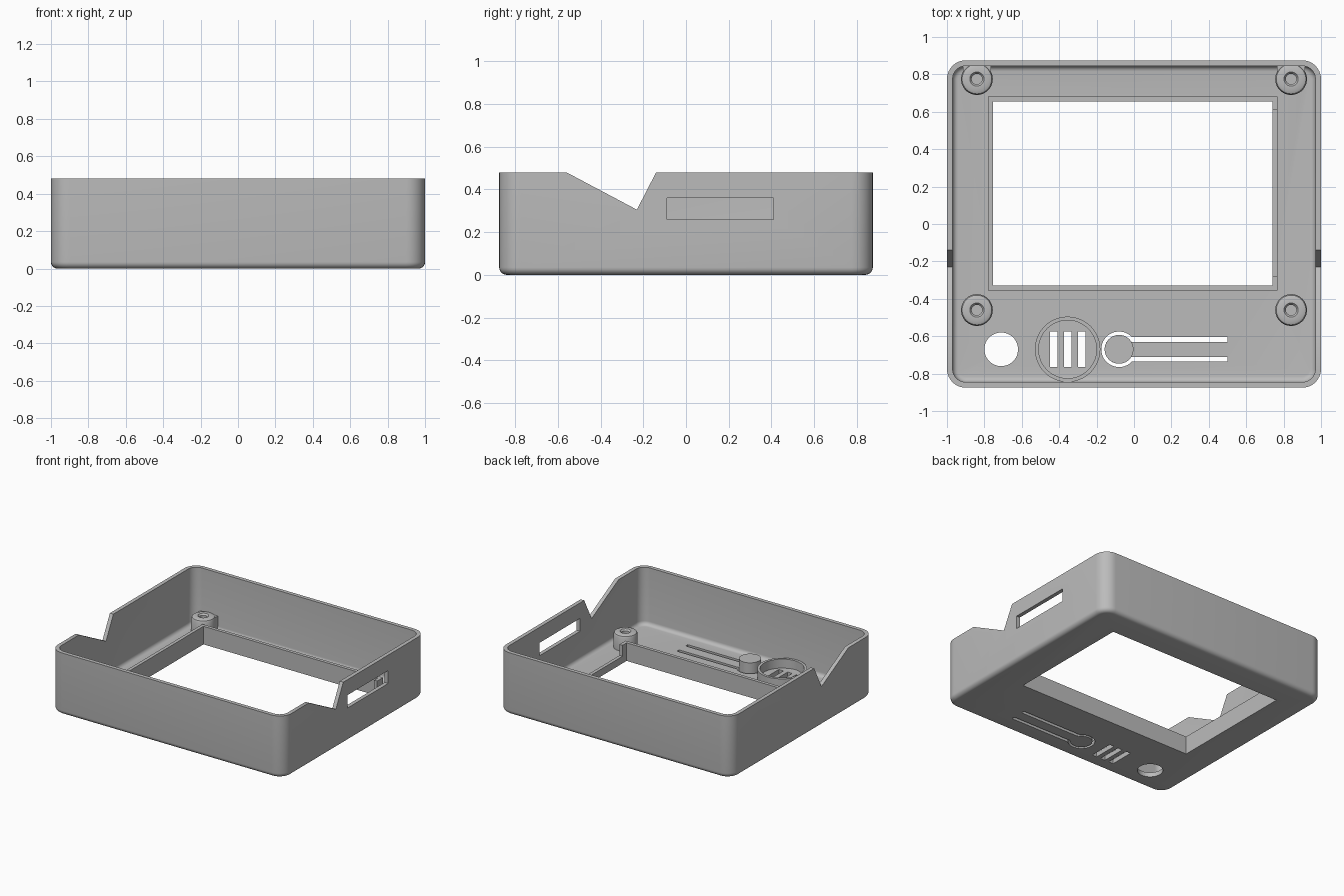
import bpy, bmesh
from math import pi, sin, cos, asin, radians

cube = bpy.data.objects.get("Cube")
if cube:
    bpy.data.objects.remove(cube, do_unlink=True)

FLOOR, TOP, WALL = 0.035, 0.48, 0.03

grey = bpy.data.materials.new("plain grey plastic")
grey.use_nodes = True
grey.diffuse_color = (0.5, 0.5, 0.5, 1)
grey.node_tree.nodes["Principled BSDF"].inputs["Base Color"].default_value = grey.diffuse_color


def finish(bm, name):
    bmesh.ops.remove_doubles(bm, verts=bm.verts, dist=1e-5)
    bmesh.ops.recalc_face_normals(bm, faces=bm.faces)
    mesh = bpy.data.meshes.new(name)
    bm.to_mesh(mesh)
    bm.free()
    mesh.materials.append(grey)
    ob = bpy.data.objects.new(name, mesh)
    bpy.context.collection.objects.link(ob)
    return ob


def loft(name, rings, closed=False):
    """Skin a stack of equal point rings; cap the ends, or join them."""
    bm = bmesh.new()
    vs = [[bm.verts.new(p) for p in ring] for ring in rings]
    pairs = list(zip(vs, vs[1:])) + ([(vs[-1], vs[0])] if closed else [])
    n = len(vs[0])
    for a, b in pairs:
        for i in range(n):
            j = (i + 1) % n
            bm.faces.new((a[i], a[j], b[j], b[i]))
    if not closed:
        bm.faces.new(vs[0])
        bm.faces.new(vs[-1])
    return finish(bm, name)


def prism(name, outline, z0, z1):
    return loft(name, [[(x, y, z) for x, y in outline] for z in (z0, z1)])


def box(name, x0, x1, y0, y1, z0, z1):
    return prism(name, [(x0, y0), (x1, y0), (x1, y1), (x0, y1)], z0, z1)


def arc(cx, cy, r, a0, a1, n):
    return [(cx + r * cos(a0 + (a1 - a0) * i / n), cy + r * sin(a0 + (a1 - a0) * i / n))
            for i in range(n + 1)]


def circle(cx, cy, r, n=48):
    return arc(cx, cy, r, 0, 2 * pi, n)[:-1]


def lathe(name, cx, cy, profile, closed=False):
    return loft(name, [[(x, y, z) for x, y in circle(cx, cy, r)] for r, z in profile], closed)


def rounded_ring(inset, z):
    """Rounded rectangle of the case, moved inward by inset."""
    r, pts = 0.1 - inset, []
    for k, (sx, sy) in enumerate([(1, 1), (-1, 1), (-1, -1), (1, -1)]):
        pts += arc(sx * 0.9, sy * 0.775, r, k * pi / 2, (k + 1) * pi / 2, 8)
    return [(x, y, z) for x, y in pts]


# Open tray with rounded outer and inner bottom edges
def fillet(inset, z, r):
    return [rounded_ring(inset + r * (1 - cos(t)), z + r * (1 - sin(t)))
            for t in [i * pi / 12 for i in range(7)]]


outside = fillet(0, 0, 0.035)[::-1]
inside = fillet(WALL, FLOOR, 0.03)
case = loft("case", outside + [rounded_ring(0, TOP), rounded_ring(WALL, TOP)] + inside)

# Openings
X0, X1, Y0, Y1 = -0.755, 0.74, -0.33, 0.655
ROW = -0.67
cutters = [box("window_cutter", X0, X1, Y0, Y1, -0.1, 0.2),
           box("side_slot_cutter", 0.9, 1.1, -0.09, 0.41, 0.26, 0.36),
           prism("round_hole_cutter", circle(-0.71, ROW, 0.09), -0.1, 0.2)]
for x in (-0.43, -0.355, -0.28):
    cutters.append(box("grille_cutter", x - 0.02, x + 0.02, ROW - 0.095, ROW + 0.095, -0.1, 0.2))

# Slit that frees the springy button tongue
BX = -0.08
outer, inner = asin(0.066 / 0.095), asin(0.04 / 0.077)
slit = [(0.5, ROW + 0.066)] + arc(BX, ROW, 0.095, outer, 2 * pi - outer, 32)
slit += [(0.5, ROW - 0.066), (0.5, ROW - 0.04)]
slit += arc(BX, ROW, 0.077, 2 * pi - inner, inner, 32) + [(0.5, ROW + 0.04)]
cutters.append(prism("button_slit_cutter", slit, -0.1, 0.2))

# V notch across both side walls
notch = [(-0.56, TOP), (-0.23, 0.305), (-0.14, TOP), (-0.14, 0.6), (-0.56, 0.6)]
cutters.append(loft("notch_cutter", [[(x, y, z) for y, z in notch] for x in (-1.2, 1.2)]))

for c in cutters:
    c.hide_render = True
    mod = case.modifiers.new(c.name, "BOOLEAN")
    mod.object, mod.operation, mod.solver = c, "DIFFERENCE", "EXACT"
bpy.context.view_layer.objects.active = case
case.select_set(True)
for mod in list(case.modifiers):
    bpy.ops.object.modifier_apply(modifier=mod.name)
for c in cutters:
    bpy.data.objects.remove(c, do_unlink=True)
parts = [case]

# Raised window frame, lowered along one side
T = 0.026
c_shape = [(X1 + T, 0.61), (X1 + T, Y1 + T), (X0 - T, Y1 + T), (X0 - T, Y0 - T),
           (X1 + T, Y0 - T), (X1 + T, -0.28), (X1, -0.28), (X1, Y0),
           (X0, Y0), (X0, Y1), (X1, Y1), (X1, 0.61)]
prism("window_frame", c_shape, FLOOR, 0.14)
box("low_frame_side", X1, X1 + T, -0.28, 0.61, FLOOR, 0.055)

# Screw bosses; the back pair is tied to the wall
H = 0.155
boss = [(0.085, FLOOR), (0.085, H - 0.02), (0.079, H - 0.006), (0.065, H),
        (0.038, H), (0.028, H - 0.012), (0.028, FLOOR + 0.005)]
for x in (-0.84, 0.84):
    for y in (-0.46, 0.775):
        parts.append(lathe("screw_boss", x, y, boss))
    for side in (-1, 1):
        a, b = sorted((x + side * 0.045, x + side * 0.075))
        box("boss_rib", a, b, 0.79, 0.85, FLOOR, H - 0.01)
    box("boss_web", x - 0.045, x + 0.045, 0.825, 0.85, FLOOR, H - 0.01)

# Speaker ring and button post
parts.append(lathe("speaker_ring", -0.355, ROW,
                   [(0.175, FLOOR), (0.175, 0.105), (0.155, 0.105), (0.155, FLOOR)], closed=True))
parts.append(lathe("button_post", BX, ROW, [(0.077, FLOOR), (0.077, 0.11)]))

bpy.ops.object.select_all(action="DESELECT")
for p in parts:
    p.select_set(True)
bpy.context.view_layer.objects.active = case
bpy.ops.object.shade_smooth_by_angle(angle=radians(35))
